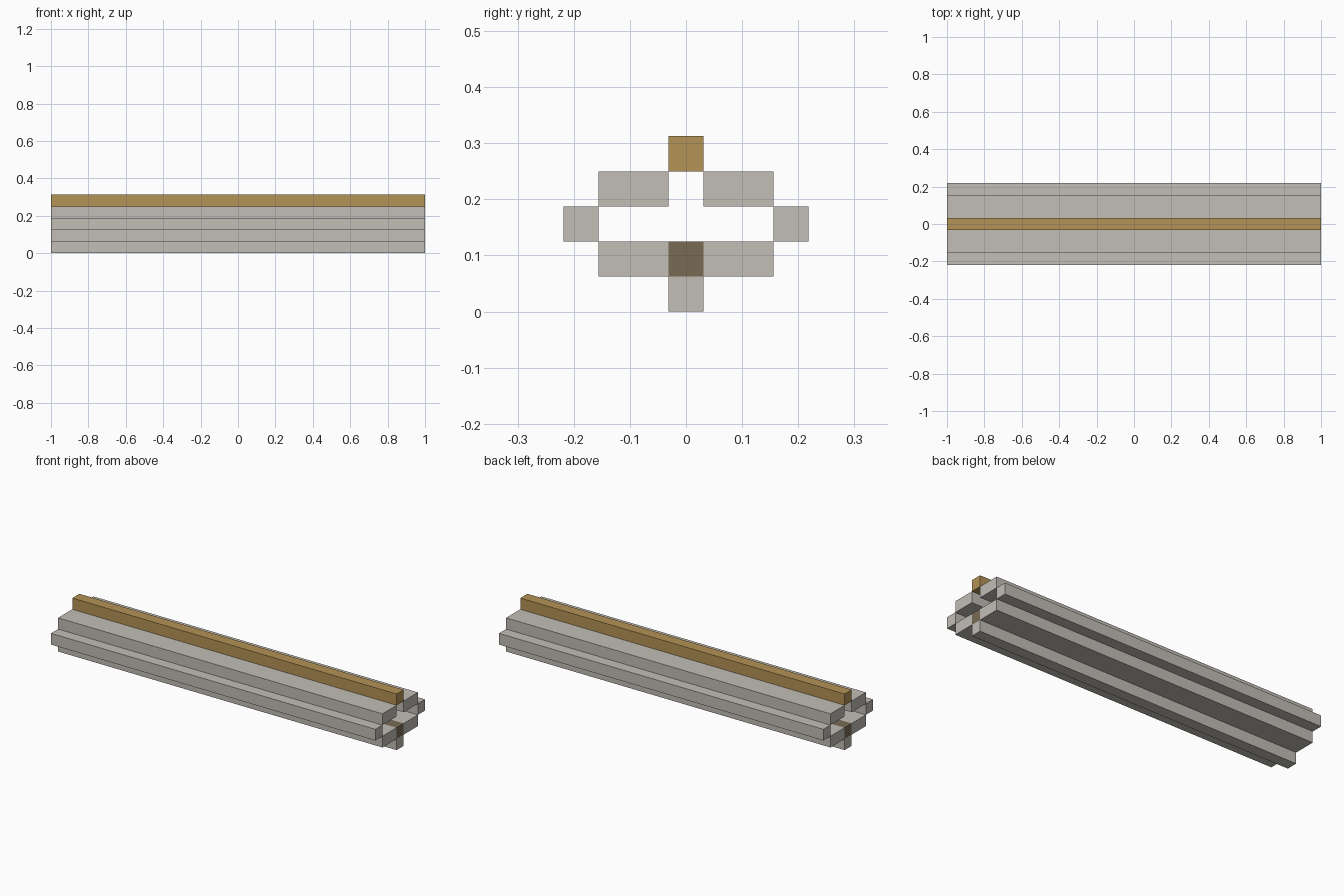
import bpy

cube = bpy.data.objects.get("Cube")
if cube:
    bpy.data.objects.remove(cube, do_unlink=True)


def make_material(name, rgb):
    # Convert display colour to linear values
    color = [((c / 255 + 0.055) / 1.055) ** 2.4 for c in rgb] + [1.0]
    mat = bpy.data.materials.new(name)
    mat.use_nodes = True
    mat.diffuse_color = color
    bsdf = mat.node_tree.nodes["Principled BSDF"]
    bsdf.inputs["Base Color"].default_value = color
    bsdf.inputs["Roughness"].default_value = 0.8
    return mat


stone = make_material("pale grey", (194, 189, 182))
gold = make_material("gold brown", (180, 147, 86))
dark = make_material("dark brown", (120, 107, 84))

UNIT = 0.0625   # side of one square bar
LENGTH = 2.0


def bar(name, column, row, width, mat):
    """Full-length bar; column, row and width are counted in bar units."""
    bpy.ops.mesh.primitive_cube_add(
        size=1, location=(0, column * UNIT, (row + 0.5) * UNIT))
    obj = bpy.context.object
    obj.name = name
    obj.scale = (LENGTH, width * UNIT, UNIT)
    bpy.ops.object.transform_apply(location=False, rotation=False, scale=True)
    obj.data.materials.append(mat)


# Central bars: bottom keel, inner core and top ridge
bar("bottom_keel", 0, 0, 1, stone)
bar("inner_core", 0, 1, 1, dark)
bar("top_ridge", 0, 4, 1, gold)

# Mirrored stepped shell around the open channel
for side, label in ((-1, "front"), (1, "back")):
    bar(label + "_lower_ledge", side * 1.5, 1, 2, stone)
    bar(label + "_side_rail", side * 3, 2, 1, stone)
    bar(label + "_upper_ledge", side * 1.5, 3, 2, stone)
